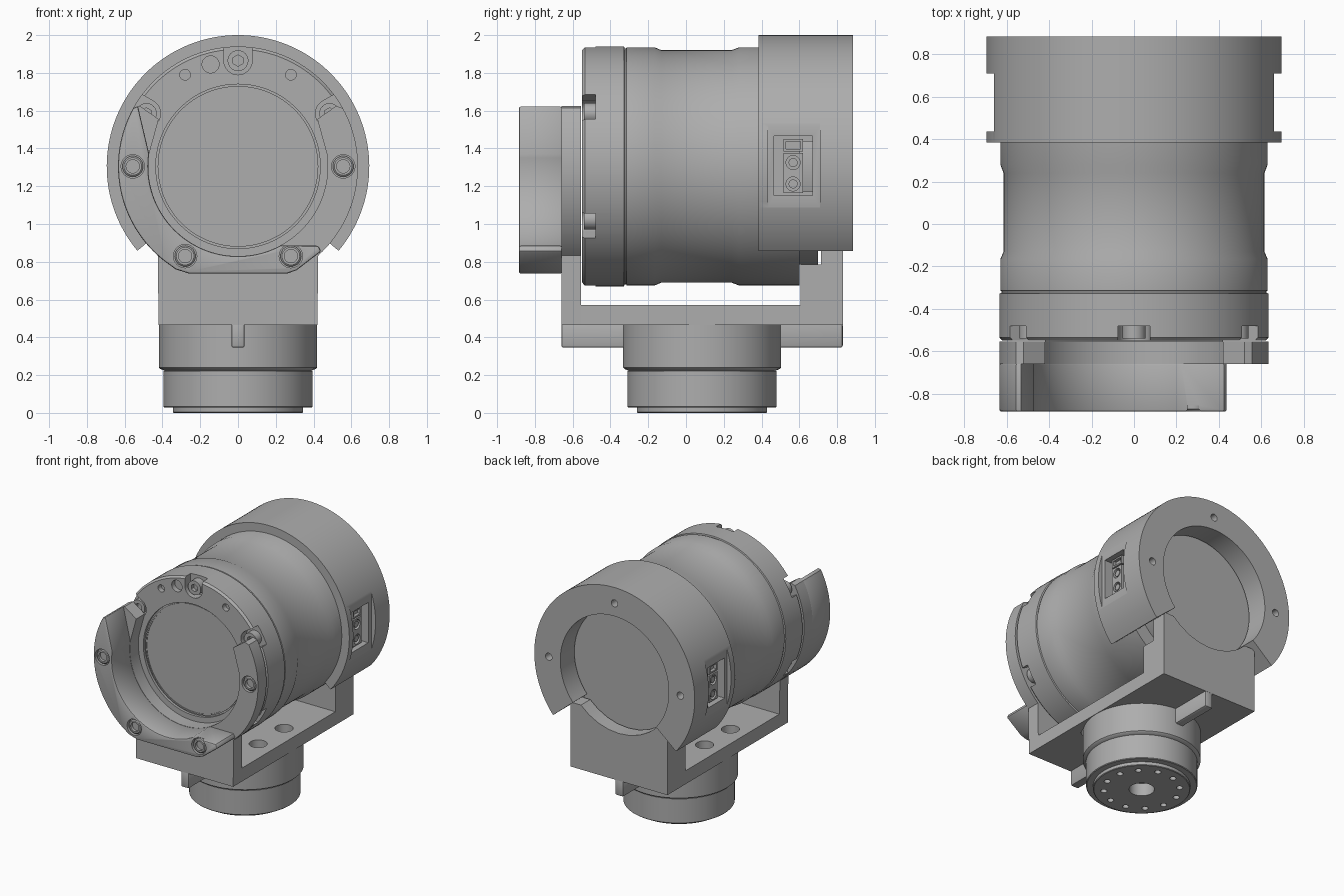
import bpy, bmesh, math
from mathutils import Vector, Matrix

if "Cube" in bpy.data.objects:
    bpy.data.objects.remove(bpy.data.objects["Cube"], do_unlink=True)

AXIS_Z = 1.305          # height of the barrel axis
BASE_Y = 0.085          # centre of the round base

metal = bpy.data.materials.new("machined grey")
metal.use_nodes = True
GREY = (0.42, 0.42, 0.42, 1)
metal.diffuse_color = GREY
metal.node_tree.nodes["Principled BSDF"].inputs["Base Color"].default_value = GREY


def finish(name, bm):
    bmesh.ops.recalc_face_normals(bm, faces=bm.faces)
    mesh = bpy.data.meshes.new(name)
    bm.to_mesh(mesh)
    bm.free()
    mesh.materials.append(metal)
    ob = bpy.data.objects.new(name, mesh)
    bpy.context.collection.objects.link(ob)
    return ob


def box(name, x0, x1, y0, y1, z0, z1):
    bm = bmesh.new()
    bmesh.ops.create_cube(bm, size=1)
    for v in bm.verts:
        v.co = Vector(((x0 + x1) / 2 + v.co.x * (x1 - x0),
                       (y0 + y1) / 2 + v.co.y * (y1 - y0),
                       (z0 + z1) / 2 + v.co.z * (z1 - z0)))
    return finish(name, bm)


def prism(name, pts, y0, y1):
    """Extrude an x-z outline, given relative to the barrel axis, along y."""
    bm = bmesh.new()
    face = bm.faces.new([bm.verts.new((x, y0, z + AXIS_Z)) for x, z in pts])
    ext = bmesh.ops.extrude_face_region(bm, geom=[face])["geom"]
    for v in ext:
        if isinstance(v, bmesh.types.BMVert):
            v.co.y = y1
    return finish(name, bm)


def cyl(name, r, start, axis, length, sides=32):
    bm = bmesh.new()
    bmesh.ops.create_cone(bm, cap_ends=True, segments=sides, radius1=r, radius2=r, depth=length)
    d = Vector(axis)
    m = Matrix.Translation(Vector(start) + d * length / 2) @ d.to_track_quat('Z', 'Y').to_matrix().to_4x4()
    bmesh.ops.transform(bm, matrix=m, verts=bm.verts)
    return finish(name, bm)


def lathe(name, profile, centre, upright=False, sides=128):
    """Spin (radius, position) pairs about the y axis, or z when upright."""
    bm = bmesh.new()
    rings = []
    for r, p in profile:
        ring = []
        for i in range(sides):
            a = math.tau * i / sides
            c, s = r * math.cos(a), r * math.sin(a)
            ring.append(bm.verts.new(Vector(centre) + Vector((c, s, p) if upright else (c, p, s))))
        rings.append(ring)
    for a, b in zip(rings, rings[1:]):
        for i in range(sides):
            j = (i + 1) % sides
            bm.faces.new((a[i], a[j], b[j], b[i]))
    bm.faces.new(rings[0])
    bm.faces.new(rings[-1])
    return finish(name, bm)


def arc(r, a0, a1, n=48):
    return [(r * math.cos(math.radians(a0 + (a1 - a0) * i / n)),
             r * math.sin(math.radians(a0 + (a1 - a0) * i / n))) for i in range(n + 1)]


def apply(ob, mod):
    with bpy.context.temp_override(object=ob, active_object=ob, selected_objects=[ob]):
        bpy.ops.object.modifier_apply(modifier=mod.name)


def cut(ob, cutter, keep=False):
    cutter.hide_render = True
    mod = ob.modifiers.new("cut", 'BOOLEAN')
    mod.operation, mod.solver, mod.object = 'DIFFERENCE', 'EXACT', cutter
    apply(ob, mod)
    if not keep:
        bpy.data.objects.remove(cutter, do_unlink=True)


def bevel(ob, width):
    mod = ob.modifiers.new("soft edge", 'BEVEL')
    mod.width, mod.segments, mod.limit_method, mod.angle_limit = width, 2, 'ANGLE', 0.7
    apply(ob, mod)


def drill_y(ob, r, x, z, y, depth):
    cut(ob, cyl("drill", r, (x, y - 0.02, z), (0, 1, 0), depth + 0.02))


def bolt_hole(ob, x, z, y):
    drill_y(ob, 0.062, x, z, y, 0.03)
    lathe("bolt_head", [(0.055, y + 0.04), (0.055, y + 0.012), (0.047, y + 0.006), (0.035, y + 0.006),
                        (0.035, y + 0.028)], (x, 0, z), sides=32)


# Barrel with front seam, narrowed waist and shallow front window
barrel = lathe("barrel", [(0.435, -0.53), (0.435, -0.55), (0.62, -0.55), (0.635, -0.535), (0.635, -0.328),
                          (0.625, -0.325), (0.625, -0.317), (0.63, -0.314), (0.63, -0.165), (0.615, -0.13),
                          (0.615, 0.24), (0.63, 0.28), (0.63, 0.60), (0.52, 0.60), (0.52, 0.70)],
               (0, 0, AXIS_Z))
lathe("front_window_rim", [(0.425, -0.52), (0.425, -0.538), (0.415, -0.538), (0.415, -0.534)], (0, 0, AXIS_Z))

# Six screw notches around the front rim
for k in range(6):
    a = math.radians(30 + 60 * k)
    x, z = 0.56 * math.cos(a), 0.56 * math.sin(a) + AXIS_Z
    drill_y(barrel, 0.075, x, z, -0.55, 0.07)
    slot = box("slot", 0.56, 0.7, -0.57, -0.48, -0.075, 0.075)
    slot.data.transform(Matrix.Translation((0, 0, AXIS_Z)) @ Matrix.Rotation(-a, 4, 'Y'))
    cut(barrel, slot)
    screw = cyl("rim_screw", 0.055, (x, -0.54, z), (0, 1, 0), 0.07)
    cut(screw, cyl("socket", 0.03, (x, -0.56, z), (0, 1, 0), 0.05, 6))
for x, z, r in ((-0.145, 1.845, 0.045), (-0.28, 1.79, 0.028), (0.28, 1.79, 0.028)):
    drill_y(barrel, r, x, z, -0.55, 0.04)

# Rear shell, open at the bottom, with its closing ring
shell = prism("rear_shell", arc(0.695, -40, 220, 96) + arc(0.60, 220, -40, 96), 0.385, 0.71)
cap = prism("rear_ring", arc(0.695, -40, 220, 96) + arc(0.47, 220, -40, 96), 0.71, 0.885)
for a in (0, 90, 180):
    x, z = 0.57 * math.cos(math.radians(a)), 0.57 * math.sin(math.radians(a)) + AXIS_Z
    cut(cap, cyl("drill", 0.028, (x, 0.80, z), (0, 1, 0), 0.2))

# Flat side ports with their sockets
for s in (-1, 1):
    def side_box(name, a, b, *yz):
        return box(name, min(s * a, s * b), max(s * a, s * b), *yz)
    cut(shell, side_box("flat", 0.66, 0.8, 0.435, 0.72, 1.0, 1.6))
    pocket = side_box("pocket", 0.585, 0.8, 0.465, 0.67, 1.15, 1.465)
    cut(shell, pocket, keep=True)
    cut(barrel, pocket)
    plug = side_box("port_block", 0.57, 0.635, 0.515, 0.62, 1.165, 1.375)
    signal = side_box("signal_socket", 0.57, 0.635, 0.515, 0.62, 1.385, 1.45)
    cut(signal, side_box("hole", 0.61, 0.7, 0.53, 0.605, 1.397, 1.438))
    for z in (1.325, 1.212):
        cut(plug, cyl("hole", 0.037, (s * 0.60, 0.567, z), (s, 0, 0), 0.1))
        cyl("power_pin", 0.024, (s * 0.59, 0.567, z), (s, 0, 0), 0.04, 16)

# Front plate: an open ring that grows down into the bracket
tip = [(0.42, 0.25), (0.52, 0.32)]
right_side = tip + arc(0.635, 29, -48, 32) + [(0.42, -0.84)]
left_side = [(-x, z) for x, z in reversed(right_side)]
plate = prism("front_plate", right_side + left_side + arc(0.475, 172, 368, 64), -0.66, -0.555)
bolt_hole(plate, 0.557, AXIS_Z, -0.66)

# Front guard, only on one flank and along the bottom
guard = prism("front_guard",
              [(-0.53, 0.32)] + arc(0.635, 151, 232, 32) +
              [(-0.33, -0.545), (-0.26, -0.567), (0.26, -0.567), (0.31, -0.55), (0.44, -0.45), (0.425, -0.42)] +
              arc(0.475, -62, -188, 48), -0.885, -0.655)
bevel(guard, 0.01)
for x, z in ((-0.557, AXIS_Z), (-0.28, 0.83), (0.28, 0.83)):
    bolt_hole(guard, x, z, -0.885)

# Bracket floor and rear wall
floor = box("bracket_floor", -0.42, 0.42, -0.66, 0.83, 0.465, 0.57)
for x in (-0.28, 0.28):
    for y in (-0.15, 0.17):
        cut(floor, cyl("drill", 0.065, (x, y, 0.40), (0, 0, 1), 0.3))
box("rear_wall", -0.42, 0.42, 0.605, 0.83, 0.56, 0.785)
wall = box("rear_wall_top", -0.42, 0.42, 0.715, 0.83, 0.78, 0.97)
drill_y(wall, 0.47, 0, AXIS_Z, 0.6, 0.4)

# Keel rib under the bracket
bevel(box("keel_rib", -0.035, 0.035, -0.66, 0.83, 0.345, 0.475), 0.012)

# Round swivel base with centre bore and ring of bolt holes
lathe("swivel_collar", [(0.38, 0.22), (0.41, 0.232), (0.418, 0.24), (0.418, 0.466)], (0, BASE_Y, 0), True)
base = lathe("swivel_base", [(0.34, 0), (0.345, 0.004), (0.345, 0.028), (0.39, 0.028), (0.395, 0.033),
                             (0.395, 0.222), (0.37, 0.226), (0.37, 0.24)], (0, BASE_Y, 0), True)
cut(base, cyl("drill", 0.09, (0, BASE_Y, -0.05), (0, 0, 1), 0.15))
for k in range(12):
    a = math.tau * (k + 0.5) / 12
    cut(base, cyl("drill", 0.023, (0.27 * math.cos(a), BASE_Y + 0.27 * math.sin(a), -0.05),
                  (0, 0, 1), 0.1, 16))

# Smooth the round surfaces, keep the machined edges sharp
bpy.ops.object.select_all(action='DESELECT')
for ob in bpy.context.scene.objects:
    if ob.type == 'MESH' and ob.data.materials and ob.data.materials[0] == metal:
        ob.select_set(True)
        bpy.context.view_layer.objects.active = ob
bpy.ops.object.shade_smooth_by_angle(angle=math.radians(30))
